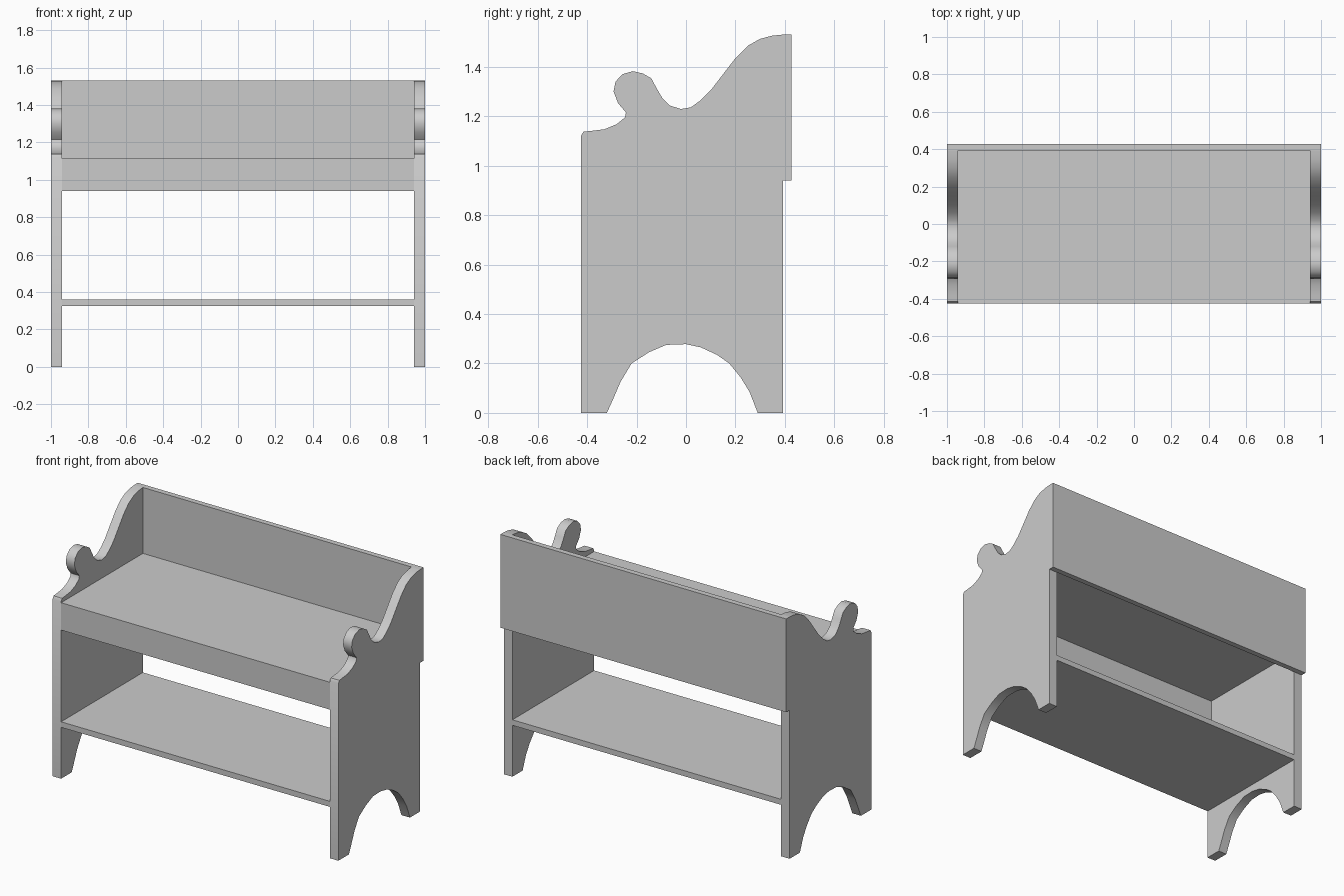
import bpy, bmesh
from math import radians

if "Cube" in bpy.data.objects:
    bpy.data.objects.remove(bpy.data.objects["Cube"])


def add_object(name, bm):
    bmesh.ops.recalc_face_normals(bm, faces=bm.faces)
    mesh = bpy.data.meshes.new(name)
    bm.to_mesh(mesh)
    bm.free()
    obj = bpy.data.objects.new(name, mesh)
    bpy.context.collection.objects.link(obj)
    return obj


def board(name, x, y, z):
    """Box spanning the given (min, max) ranges."""
    bm = bmesh.new()
    bmesh.ops.create_cube(bm, size=1)
    for v in bm.verts:
        v.co = [r[0] if c < 0 else r[1] for c, r in zip(v.co, (x, y, z))]
    return add_object(name, bm)


def side_panel(name, profile, x0, x1):
    """Extrude a (y, z) outline along x, smooth along the curved rim."""
    bm = bmesh.new()
    face = bm.faces.new([bm.verts.new((x0, y, z)) for y, z in profile])
    ext = bmesh.ops.extrude_face_region(bm, geom=[face], use_keep_orig=True)
    for v in ext["geom"]:
        if isinstance(v, bmesh.types.BMVert):
            v.co.x = x1
    obj = add_object(name, bm)
    bpy.ops.object.select_all(action='DESELECT')
    obj.select_set(True)
    bpy.context.view_layer.objects.active = obj
    bpy.ops.object.shade_smooth_by_angle(angle=radians(40))
    return obj


FRONT, BACK, REAR = -0.425, 0.392, 0.427
INNER = 0.94

# Scrolled top edge, front to back
scroll = [(FRONT, 1.12), (-.415, 1.137), (-.38, 1.141), (-.33, 1.147),
          (-.28, 1.168), (-.247, 1.195), (-.243, 1.215), (-.275, 1.253),
          (-.293, 1.30), (-.285, 1.34), (-.257, 1.37), (-.215, 1.382),
          (-.175, 1.373), (-.14, 1.353), (-.12, 1.315), (-.095, 1.272),
          (-.065, 1.243), (-.02, 1.229), (.02, 1.236), (.06, 1.265),
          (.1, 1.305), (.15, 1.37), (.2, 1.435), (.25, 1.485),
          (.3, 1.513), (.35, 1.526), (BACK, 1.53)]
# Arched cut-out between the feet, back to front
arch = [(BACK, 0), (.29, 0), (.257, .085), (.22, .145), (.175, .2),
        (.125, .235), (.06, .265), (0, .278), (-.08, .275), (-.15, .245),
        (-.22, .2), (-.265, .125), (-.295, .055), (-.32, 0), (FRONT, 0)]

# Side panels
for label, s in (("left", -1), ("right", 1)):
    side_panel(label + "_side_panel", scroll + arch, s * INNER, s * 1.0)

# Boards between the sides
between = (-INNER, INNER)
board("seat", between, (FRONT, BACK), (1.08, 1.113))
board("front_apron", between, (FRONT, -0.39), (0.94, 1.08))
board("lower_shelf", between, (FRONT, BACK), (0.325, 0.36))

# Backrest across the full width, behind the sides
board("backrest", (-1, 1), (BACK, REAR), (0.94, 1.53))
